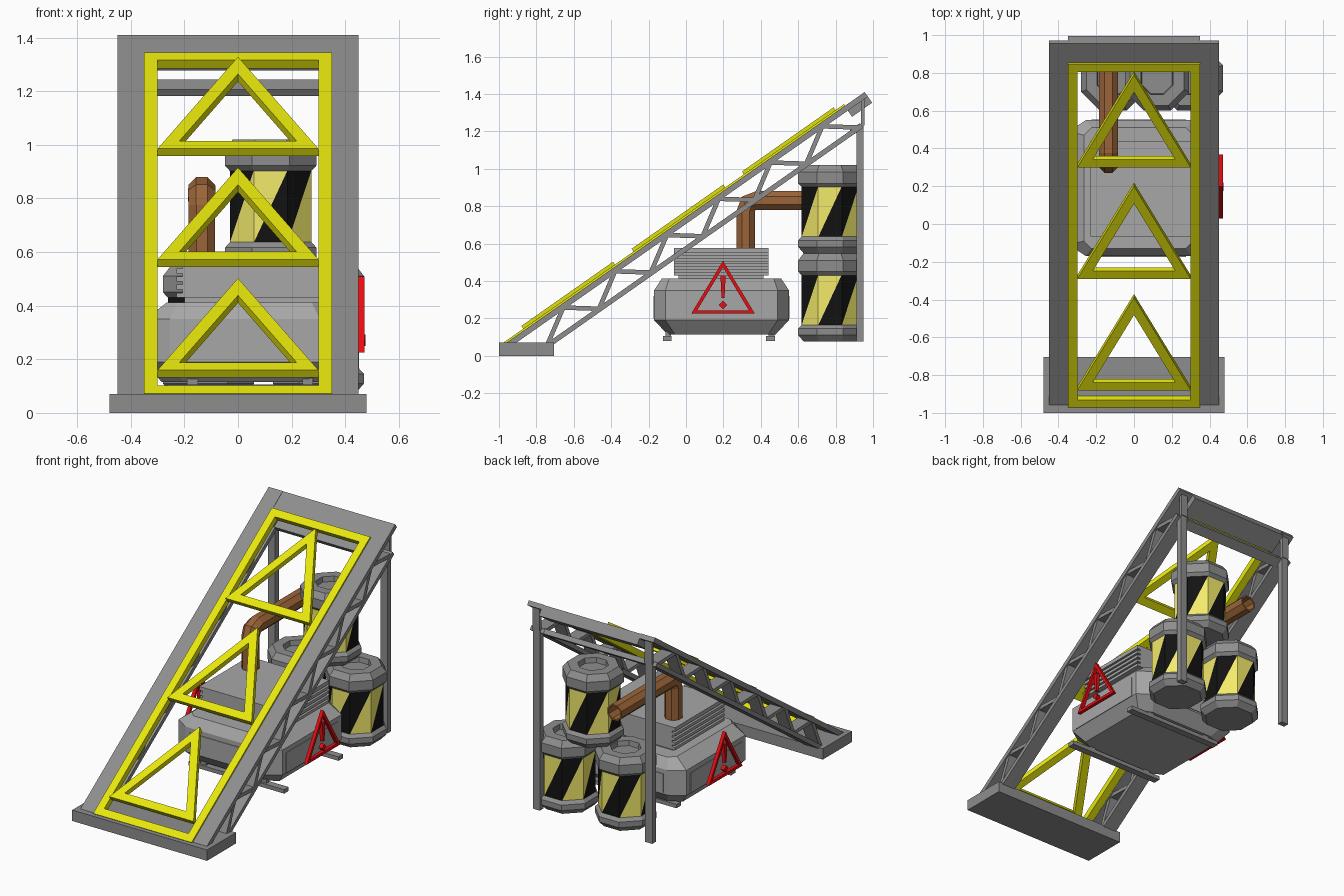
import bpy, bmesh
from math import cos, sin, pi, atan, hypot
from mathutils import Matrix, Vector

if "Cube" in bpy.data.objects:
    bpy.data.objects.remove(bpy.data.objects["Cube"])

def mat(name, r, g, b):
    m = bpy.data.materials.new(name)
    m.diffuse_color = (r, g, b, 1)
    m.use_nodes = True
    m.node_tree.nodes["Principled BSDF"].inputs["Base Color"].default_value = m.diffuse_color
    return m

YELLOW = mat("yellow", .8, .8, .004)
PALE = mat("pale_yellow", .9, .83, .15)
BLACK = mat("black", .006, .006, .006)
RED = mat("red", .8, .004, .006)
BROWN = mat("brown", .33, .13, .04)
STEEL = mat("steel_grey", .27, .27, .27)
CASING = mat("casing_grey", .39, .39, .39)
I = Matrix.Identity(4)

def finish(name, bm, *mats, fix=True):
    if fix:
        bmesh.ops.recalc_face_normals(bm, faces=bm.faces[:])
    me = bpy.data.meshes.new(name)
    bm.to_mesh(me)
    bm.free()
    for m in mats:
        me.materials.append(m)
    ob = bpy.data.objects.new(name, me)
    bpy.context.collection.objects.link(ob)
    return ob

def box(bm, lo, hi, M=I):
    lo, hi = Vector(lo), Vector(hi)
    bmesh.ops.create_cube(bm, size=1, matrix=M @ Matrix.Translation((lo + hi) / 2)
                          @ Matrix.Diagonal((*(hi - lo), 1)))

def prism(bm, M, pts, w0, w1):
    a, b = ([bm.verts.new(M @ Vector((u, v, w))) for u, v in pts] for w in (w0, w1))
    n = len(pts)
    bm.faces.new(a[::-1])
    bm.faces.new(b)
    for i in range(n):
        bm.faces.new((a[i], a[(i + 1) % n], b[(i + 1) % n], b[i]))

def tri_frame(bm, M, v0, a, h, d, w0, w1):
    # hollow isosceles triangle, half base a, height h, bar width d
    top = h - d * hypot(a, h) / a
    ia = a / h * (top - d)
    outer, inner = [(-a, 0), (a, 0), (0, h)], [(-ia, d), (ia, d), (0, top)]
    loops = [[bm.verts.new(M @ Vector((u, v0 + v, w))) for u, v in p]
             for p, w in ((outer, w0), (outer, w1), (inner, w1), (inner, w0))]
    for k in range(4):
        p, q = loops[k], loops[(k + 1) % 4]
        for i in range(3):
            j = (i + 1) % 3
            bm.faces.new((p[i], p[j], q[j], q[i]))

def loft(bm, rings):
    vs = [[bm.verts.new(p) for p in r] for r in rings]
    n = len(vs[0])
    for p, q in zip(vs, vs[1:]):
        for i in range(n):
            j = (i + 1) % n
            bm.faces.new((p[i], p[j], q[j], q[i]))
    bm.faces.new(vs[0][::-1])
    bm.faces.new(vs[-1])

# local ramp frame: u across, v up the slope, w out of the slope
RAMP = Matrix.Translation((0, 0, .7415)) @ Matrix.Rotation(atan(.7), 4, 'X')

# ground plate
bm = bmesh.new()
box(bm, (-.48, -1, 0), (.48, -.705, .07))
finish("base_plate", bm, STEEL)

# side rails, lower chords and zigzag lattice
rails, truss, posts = bmesh.new(), bmesh.new(), bmesh.new()
for s in (-1, 1):
    x = s * .4
    box(rails, (x - .05, -1.18, -.03), (x + .05, 1.166, 0), RAMP)
    box(truss, (x - .048, -1.02, -.152), (x + .048, 1.05, -.125), RAMP)
    for i in range(6):
        b, t, n = -1 + .338 * i, -.815 + .338 * i, -1 + .338 * (i + 1)
        for v0, v1 in ((b, t), (n, t)):
            dv, dw = v1 - v0, .115
            k = .012 / hypot(dv, dw)
            M = RAMP @ Matrix(((0, 0, 1, x), (1, 0, 0, 0), (0, 1, 0, 0), (0, 0, 0, 1)))
            ov, ow = -dw * k, dv * k
            prism(truss, M, [(v0 - ov, -.135 - ow), (v0 + ov, -.135 + ow),
                             (v1 + ov, -.02 + ow), (v1 - ov, -.02 - ow)], -.042, .042)
    # rear legs
    box(posts, (x - .025, .912, .075), (x + .025, .95, 1.23))
    box(posts, (x - .025, .935, 1.23), (x + .025, .955, 1.39))
finish("side_rails", rails, STEEL)
finish("truss_lattice", truss, STEEL)
finish("rear_posts", posts, STEEL)

# cross members at the top
bm = bmesh.new()
box(bm, (-.35, 1.035, -.07), (.35, 1.166, -.002), RAMP)
box(bm, (-.36, .985, -.153), (.36, 1.048, -.122), RAMP)
finish("top_crossbeams", bm, STEEL)

# yellow border and arrow triangles
bm = bmesh.new()
for s in (-1, 1):
    box(bm, (s * .325 - .025, -1.18, -.028), (s * .325 + .025, 1.038, .01), RAMP)
for v in (-1.18, .988):
    box(bm, (-.3, v, -.028), (.3, v + .05, .01), RAMP)
finish("ramp_border", bm, YELLOW)
bm = bmesh.new()
for i in range(3):
    tri_frame(bm, RAMP, -1.055 + .72 * i, .3, .598, .05, -.006, .028)
finish("arrow_triangles", bm, YELLOW)

# machine housing
CX, CY = .025, .19
def oct_rect(hx, hy, a, b, z):
    return [(CX + u, CY + v, z) for u, v in
            ((hx, b - hy), (hx, hy - b), (hx - a, hy), (a - hx, hy),
             (-hx, hy - b), (-hx, b - hy), (a - hx, -hy), (hx - a, -hy))]
bm = bmesh.new()
loft(bm, [oct_rect(.31, .29, .08, .04, .115), oct_rect(.37, .36, .09, .06, .19),
          oct_rect(.37, .36, .09, .06, .35), oct_rect(.29, .32, .04, .04, .412)])
finish("machine_housing", bm, CASING)
bm = bmesh.new()
box(bm, (CX - .374, -.075, .19), (CX + .374, .45, .32))
box(bm, (CX - .25, CY - .364, .2), (CX + .25, CY + .364, .32))
finish("housing_panels", bm, CASING)

# cooling block with grooved sides
bm = bmesh.new()
prof = []
for i in range(5):
    z = .43 + i * .03
    prof += [(.285, z), (.285, z + (.025 if i == 4 else .018))]
    if i < 4:
        prof += [(.262, z + .018), (.262, z + .03)]
prof += [(-u, z) for u, z in prof[::-1]]
M = Matrix(((1, 0, 0, .055), (0, 0, -1, .19), (0, 1, 0, 0), (0, 0, 0, 1)))
prism(bm, M, prof, -.25, .255)
box(bm, (-.2, -.04, .4), (.31, .415, .44))
finish("cooling_block", bm, CASING)

# skid bars
bm = bmesh.new()
for y in (-.1, .452):
    box(bm, (-.265, y - .023, .08), (.415, y + .023, .105))
    for x in (-.17, .26):
        box(bm, (x - .02, y - .01, .1), (x + .02, y + .02, .13))
finish("skid_bars", bm, STEEL)

# warning triangles standing off both sides
bm = bmesh.new()
for s in (-1, 1):
    M = Matrix(((0, 0, s, CX), (s, 0, 0, .198), (0, 1, 0, .225), (0, 0, 0, 1)))
    tri_frame(bm, M, 0, .17, .283, .018, .425, .447)
    prism(bm, M, [(-.008, .085), (.008, .085), (.014, .205), (-.014, .205)], .425, .447)
    prism(bm, M, [(0, .024), (.022, .046), (0, .068), (-.022, .046)], .425, .45)
finish("warning_signs", bm, RED)

# exhaust pipe with open end
bm = bmesh.new()
rings = []
for y, z, t, r in ((.32, .56, 0, .05), (.32, .775, 0, .05), (.335, .815, pi / 4, .051),
                   (.375, .83, pi / 2, .05), (.92, .83, pi / 2, .05),
                   (.92, .83, pi / 2, .041), (.82, .83, pi / 2, .041)):
    R = r / cos(pi / 8)
    rings.append([(-.135 + R * cos(a), y + R * sin(a) * cos(t), z - R * sin(a) * sin(t))
                  for a in (pi / 8 + k * pi / 4 for k in range(8))])
loft(bm, rings)
finish("exhaust_pipe", bm, BROWN)

# barrels: grey caps plus striped octagonal drum
def ring(x, y, z, apothem):
    R = apothem / cos(pi / 8)
    return [(x + R * cos(a), y + R * sin(a), z)
            for a in (pi / 8 + k * pi / 4 for k in range(8))]

def barrel(name, x, y, z):
    bm = bmesh.new()
    loft(bm, [ring(x, y, z + h, r) for h, r in
              ((0, .14), (.035, .17), (.07, .17), (.09, .152))])
    loft(bm, [ring(x, y, z + h, r) for h, r in
              ((.355, .152), (.375, .17), (.435, .17), (.472, .142), (.472, .085), (.44, .08))])
    finish(name + "_caps", bm, STEEL)
    bm = bmesh.new()
    b = [bm.verts.new(p) for p in ring(x, y, z + .088, .152)]
    t = [bm.verts.new(p) for p in ring(x, y, z + .358, .152)]
    for k in range(8):
        j = (k + 1) % 8
        bm.faces.new((b[k], b[j], t[j])).material_index = k % 2
        bm.faces.new((b[k], t[j], t[k])).material_index = (k + 1) % 2
    finish(name + "_drum", bm, PALE, BLACK, fix=False)

barrel("left_barrel", -.11, .77, .075)
barrel("right_barrel", .3, .77, .075)
barrel("top_barrel", .122, .77, .547)
